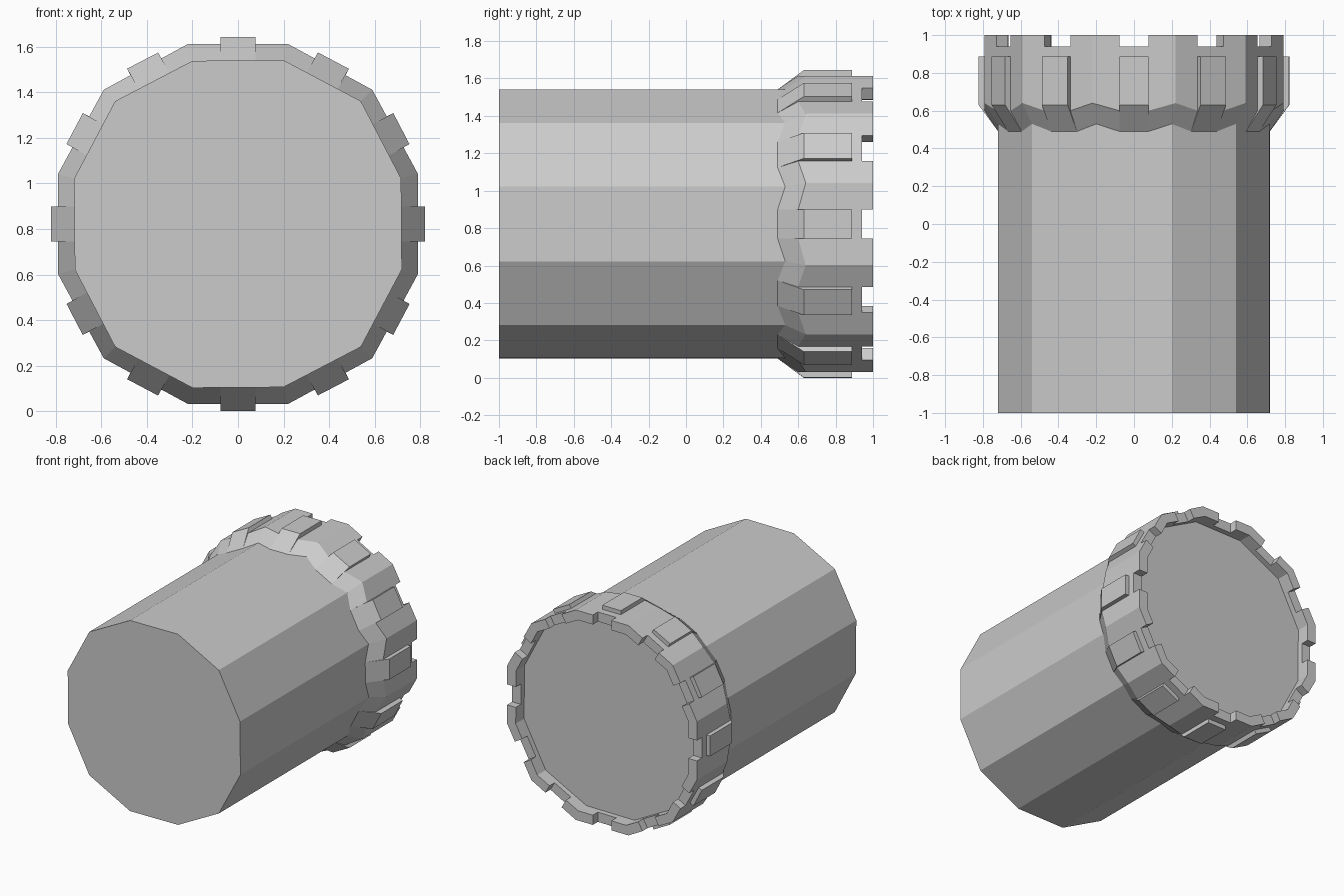
import bpy
import bmesh
from mathutils import Vector

cube = bpy.data.objects.get("Cube")
if cube:
    bpy.data.objects.remove(cube)

CENTRE_Z = 0.822
HALF_TAB = 0.077

grey = bpy.data.materials.new("light grey")
grey.use_nodes = True
grey.diffuse_color = (0.6, 0.6, 0.6, 1)
grey.node_tree.nodes["Principled BSDF"].inputs["Base Color"].default_value = (0.6, 0.6, 0.6, 1)


def twelve_sides(quarter):
    """Repeat three corners round the axis by quarter turns."""
    pts = []
    turn = [Vector(p) for p in quarter]
    for _ in range(4):
        pts += turn
        turn = [Vector((p.y, -p.x)) for p in turn]
    return pts


def place(p, y):
    return Vector((p.x, y, p.y + CENTRE_Z))


def finish(bm, name):
    bmesh.ops.recalc_face_normals(bm, faces=bm.faces)
    mesh = bpy.data.meshes.new(name)
    bm.to_mesh(mesh)
    bm.free()
    mesh.materials.append(grey)
    obj = bpy.data.objects.new(name, mesh)
    bpy.context.collection.objects.link(obj)
    return obj


def side_frame(pts, i):
    """Corner, middle and direction of one side."""
    a, b = pts[i], pts[(i + 1) % len(pts)]
    return a, (a + b) / 2, (b - a).normalized()


inner = twelve_sides([(0.2, 0.72), (0.54, 0.54), (0.717, 0.2)])
outer = twelve_sides([(0.22, 0.791), (0.59, 0.59), (0.791, 0.22)])

# Twelve-sided body
bm = bmesh.new()
front = [bm.verts.new(place(p, -1)) for p in inner]
back = [bm.verts.new(place(p, 0.9)) for p in inner]
bm.faces.new(front)
bm.faces.new(back)
for i in range(12):
    j = (i + 1) % 12
    bm.faces.new((front[i], front[j], back[j], back[i]))
finish(bm, "body")

# Collar with wavy front bevel and notched back rim
bm = bmesh.new()
columns = []
for i in range(12):
    a_in, m_in, t_in = side_frame(inner, i)
    a_out, m_out, t_out = side_frame(outer, i)
    for p, q, wave in ((a_in, a_out, 0.04),
                       (m_in - t_in * HALF_TAB, m_out - t_out * HALF_TAB, 0),
                       (m_in + t_in * HALF_TAB, m_out + t_out * HALF_TAB, 0)):
        profile = [(p, 0.49 + wave), (q, 0.6 + wave), (q, 0.94), (q, 1),
                   (p, 1), (p, 0.94), (p, 0.9)]
        columns.append([bm.verts.new(place(c, y)) for c, y in profile])
for k, col in enumerate(columns):
    nxt = columns[(k + 1) % len(columns)]
    notch = k % 3 == 1
    steps = [(0, 1), (1, 2), (5, 6)]
    steps += [(2, 5)] if notch else [(2, 3), (3, 4), (4, 5)]
    for r, s in steps:
        bm.faces.new((col[r], nxt[r], nxt[s], col[s]))
    if notch:
        bm.faces.new(col[2:6])
        bm.faces.new(nxt[2:6])
finish(bm, "collar")

# Raised tab with sloped front on each collar side
for i in range(12):
    bm = bmesh.new()
    _, m_in, t = side_frame(inner, i)
    _, m_out, _ = side_frame(outer, i)
    normal = Vector((-t.y, t.x))
    top = m_out + normal * 0.031
    base = m_out - normal * 0.03
    profile = [(m_in, 0.49), (top, 0.63), (top, 0.887), (base, 0.887)]
    ends = [[bm.verts.new(place(c + t * s * HALF_TAB, y)) for c, y in profile]
            for s in (-1, 1)]
    for end in ends:
        bm.faces.new(end)
    for r in range(4):
        s = (r + 1) % 4
        bm.faces.new((ends[0][r], ends[0][s], ends[1][s], ends[1][r]))
    finish(bm, f"collar_tab_{i + 1}")
